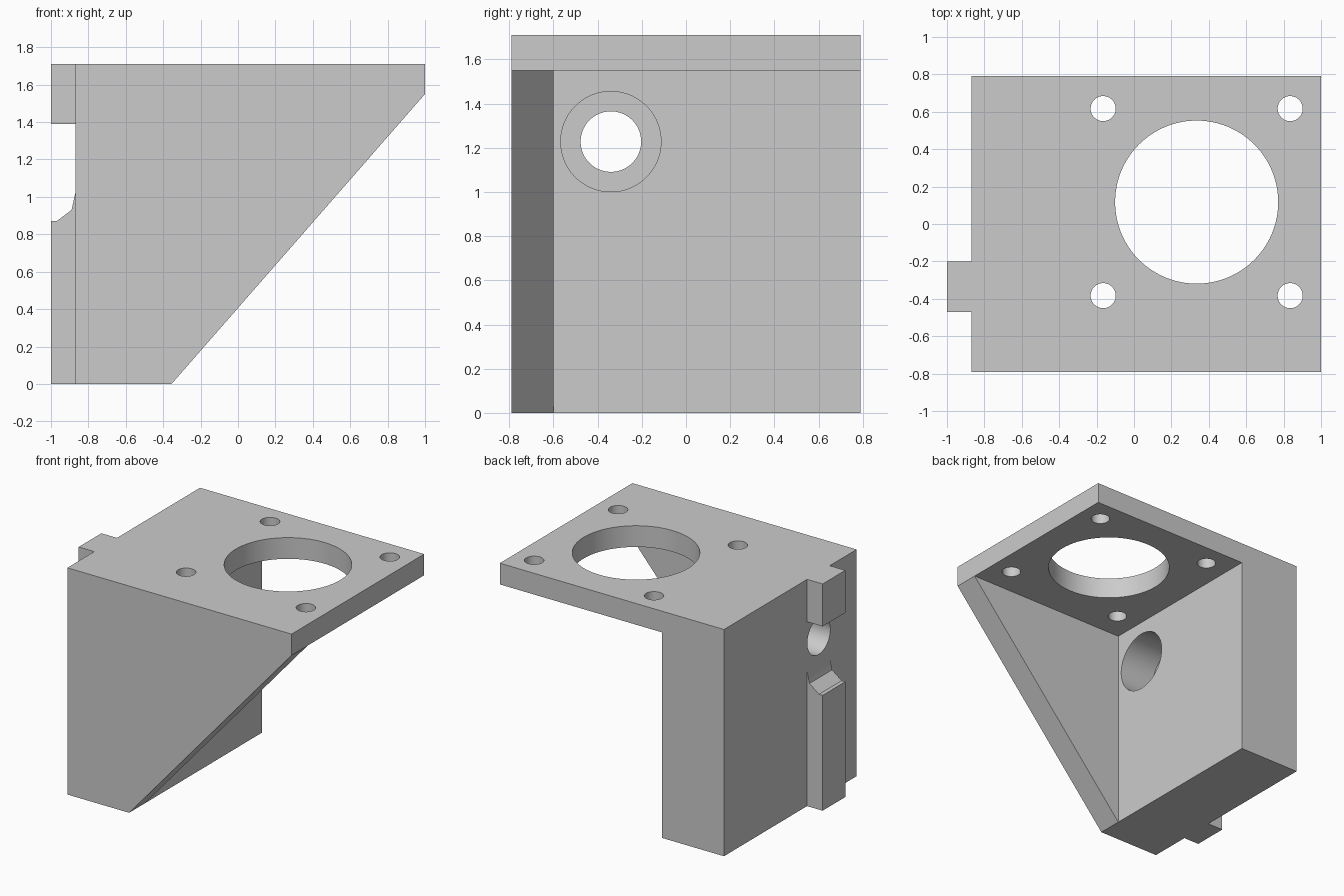
import bpy
import bmesh
import math
from mathutils import Matrix, Vector

old = bpy.data.objects.get("Cube")
if old:
    bpy.data.objects.remove(old, do_unlink=True)


def add_object(name, bm):
    bmesh.ops.recalc_face_normals(bm, faces=bm.faces)
    mesh = bpy.data.meshes.new(name)
    bm.to_mesh(mesh)
    bm.free()
    obj = bpy.data.objects.new(name, mesh)
    bpy.context.collection.objects.link(obj)
    return obj


def prism(name, profile, y0, y1):
    """Extrude an x-z profile along y."""
    bm = bmesh.new()
    face = bm.faces.new([bm.verts.new((x, y0, z)) for x, z in profile])
    new = bmesh.ops.extrude_face_region(bm, geom=[face])["geom"]
    verts = [v for v in new if isinstance(v, bmesh.types.BMVert)]
    bmesh.ops.translate(bm, verts=verts, vec=(0, y1 - y0, 0))
    return add_object(name, bm)


def box(name, x0, x1, y0, y1, z0, z1):
    return prism(name, [(x0, z0), (x1, z0), (x1, z1), (x0, z1)], y0, y1)


def cylinder(name, centre, radius, depth, axis="Z", sides=96):
    bm = bmesh.new()
    matrix = Matrix.Translation(Vector(centre))
    if axis == "X":
        matrix = matrix @ Matrix.Rotation(math.pi / 2, 4, "Y")
    bmesh.ops.create_cone(bm, cap_ends=True, segments=sides, radius1=radius,
                          radius2=radius, depth=depth, matrix=matrix)
    return add_object(name, bm)


wall_outer, wall_inner = -0.87, -0.355
half_y, top, plate_bottom = 0.79, 1.71, 1.55

# Full side outline, including the notched guide rib
outline = [(-1, 0), (wall_inner, 0), (1, plate_bottom), (1, top), (-1, top),
           (-1, 1.39), (wall_outer, 1.39), (wall_outer, 1.02),
           (-0.89, 0.93), (-0.97, 0.87), (-1, 0.87)]
bracket = prism("motor_bracket", outline, -half_y, half_y)

# Space under the plate, leaving the wall and one gusset
cutters = [box("inner_space", wall_inner, 1.2, -0.6, 1, -0.2, plate_bottom)]

# Material on both sides of the rib
cutters.append(box("rib_side_rear", -1.2, wall_outer, -0.2, 1, -0.2, 2))
cutters.append(box("rib_side_front", -1.2, wall_outer, -1, -0.47, -0.2, 2))

# Large plate opening and four screw holes
cx, cy = 0.335, 0.117
cutters.append(cylinder("plate_opening", (cx, cy, 1.6), 0.436, 0.6))
for sx in (-1, 1):
    for sy in (-1, 1):
        cutters.append(cylinder("screw_hole", (cx + sx / 2, cy + sy / 2, 1.6),
                                0.067, 0.6, sides=48))

# Counterbored bolt hole through the wall
cutters.append(cylinder("counterbore", (-0.4, -0.34, 1.228), 0.227, 0.5, "X"))
cutters.append(cylinder("bolt_hole", (-0.8, -0.34, 1.228), 0.137, 0.8, "X"))

bpy.context.view_layer.objects.active = bracket
for cutter in cutters:
    cutter.hide_render = True
    mod = bracket.modifiers.new(cutter.name, "BOOLEAN")
    mod.operation = "DIFFERENCE"
    mod.solver = "EXACT"
    mod.object = cutter
    bpy.ops.object.modifier_apply(modifier=mod.name)
    bpy.data.objects.remove(cutter, do_unlink=True)

# One grey material
grey = bpy.data.materials.new("plain_grey")
grey.use_nodes = True
colour = (0.6, 0.6, 0.6, 1)
grey.diffuse_color = colour
grey.node_tree.nodes["Principled BSDF"].inputs["Base Color"].default_value = colour
bracket.data.materials.clear()
bracket.data.materials.append(grey)

# Smooth hole walls, sharp corners
bpy.ops.object.select_all(action="DESELECT")
bracket.select_set(True)
bpy.ops.object.shade_smooth_by_angle(angle=math.radians(20))
